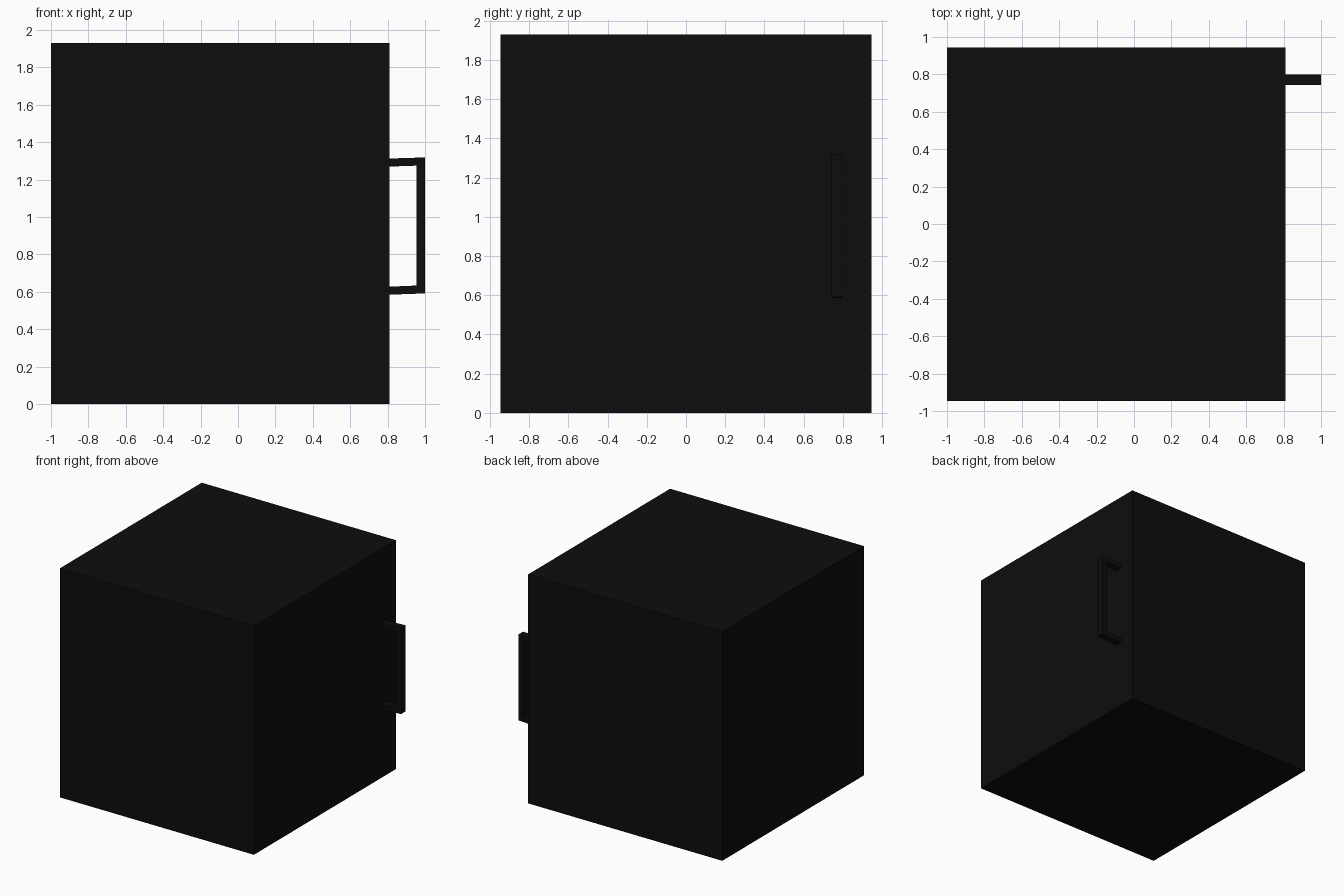
import bpy, bmesh

if "Cube" in bpy.data.objects:
    bpy.data.objects.remove(bpy.data.objects["Cube"])

black = bpy.data.materials.new("matte black")
black.diffuse_color = (0.004, 0.004, 0.004, 1)
black.use_nodes = True
black.node_tree.nodes["Principled BSDF"].inputs["Base Color"].default_value = black.diffuse_color


def extrude_profile(name, points, y0, y1):
    """Extrude an x-z outline from y0 to y1."""
    bm = bmesh.new()
    face = bm.faces.new([bm.verts.new((x, y0, z)) for x, z in points])
    geom = bmesh.ops.extrude_face_region(bm, geom=[face])["geom"]
    verts = [v for v in geom if isinstance(v, bmesh.types.BMVert)]
    bmesh.ops.translate(bm, verts=verts, vec=(0, y1 - y0, 0))
    bmesh.ops.recalc_face_normals(bm, faces=bm.faces)
    mesh = bpy.data.meshes.new(name)
    bm.to_mesh(mesh)
    bm.free()
    mesh.materials.append(black)
    obj = bpy.data.objects.new(name, mesh)
    bpy.context.collection.objects.link(obj)
    return obj


# Cabinet: plain block
W = 0.81
extrude_profile("cabinet", [(-1, 0), (W, 0), (W, 1.93), (-1, 1.93)], -0.945, 0.945)

# Pull handle: C-shaped bracket on the right side, near the back
extrude_profile("handle", [
    (W, 0.585), (1.0, 0.592), (1.0, 1.319), (W, 1.313),
    (W, 1.270), (0.955, 1.275), (0.955, 0.634), (W, 0.628)], 0.742, 0.8)
